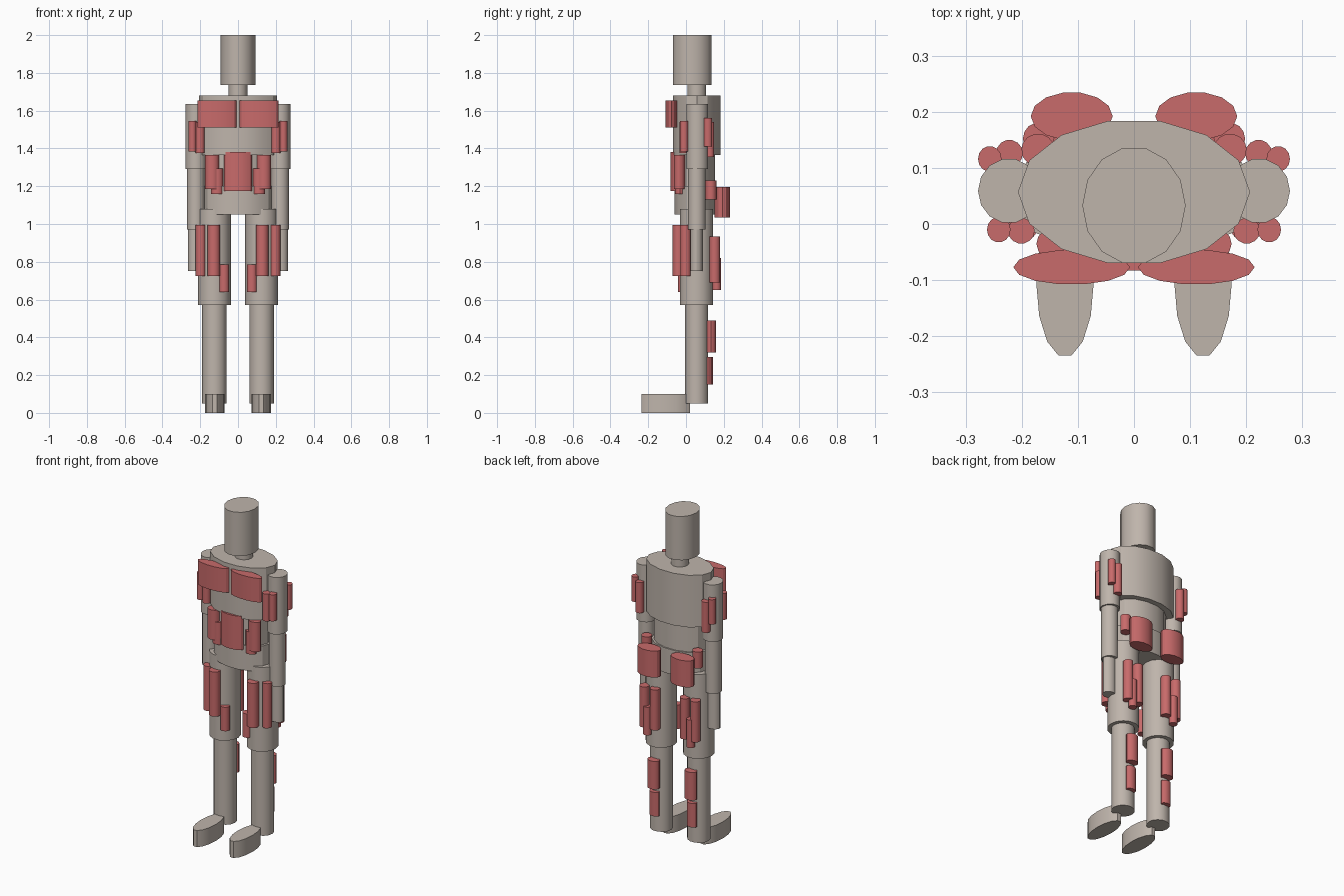
import bpy
import math

SIDES = 14


def material(name, rgb):
    m = bpy.data.materials.new(name)
    m.diffuse_color = (*rgb, 1.0)
    return m


SKIN = material("warm grey", (0.52, 0.46, 0.41))
MUSCLE = material("muscle red", (0.58, 0.145, 0.145))


def column(name, mat, x, y, rx, ry, z0, z1):
    """Upright elliptical cylinder with a vertex on the +x side."""
    bpy.ops.mesh.primitive_cylinder_add(
        vertices=SIDES, radius=1, depth=1, location=(x, y, (z0 + z1) / 2))
    ob = bpy.context.object
    ob.name = name
    # primitive starts at +y, so turn it a quarter and scale the mesh itself
    for v in ob.data.vertices:
        px, py, pz = v.co
        v.co = (py * rx, -px * ry, pz * (z1 - z0))
    ob.data.materials.append(mat)
    bpy.ops.object.shade_smooth_by_angle(angle=math.radians(30))
    return ob


def pair(name, mat, x, *rest):
    column("left_" + name, mat, x, *rest)
    column("right_" + name, mat, -x, *rest)


# name: x, y, rx, ry, bottom, top
BODY_CENTRE = {
    "head": (0, 0.033, 0.092, 0.105, 1.735, 2.0),
    "neck": (0, 0.057, 0.05, 0.05, 1.67, 1.74),
    "chest": (0, 0.057, 0.207, 0.130, 1.365, 1.68),
    "abdomen": (0, 0.05, 0.165, 0.105, 1.19, 1.37),
    "pelvis": (0, 0.05, 0.18, 0.113, 1.05, 1.20),
}
BODY_PAIRS = {
    "upper_arm": (0.223, 0.059, 0.055, 0.058, 1.29, 1.635),
    "forearm": (0.223, 0.057, 0.047, 0.047, 0.97, 1.29),
    "hand": (0.223, 0.055, 0.041, 0.033, 0.75, 0.97),
    "thigh": (0.125, 0.056, 0.087, 0.089, 0.57, 1.08),
    "calf": (0.125, 0.056, 0.065, 0.063, 0.05, 0.57),
    "foot": (0.123, -0.107, 0.051, 0.131, 0.0, 0.10),
}
MUSCLE_PAIRS = {
    # torso
    "chest_muscle": (0.111, -0.077, 0.104, 0.031, 1.51, 1.655),
    "side_waist_muscle": (0.137, -0.035, 0.037, 0.03, 1.185, 1.365),
    "hip_front_muscle": (0.111, -0.033, 0.032, 0.025, 1.16, 1.295),
    # arms
    "outer_front_arm_muscle": (0.241, -0.010, 0.021, 0.023, 1.385, 1.545),
    "inner_front_arm_muscle": (0.201, -0.012, 0.024, 0.023, 1.375, 1.54),
    "outer_back_arm_muscle": (0.257, 0.116, 0.021, 0.023, 1.41, 1.56),
    "inner_back_arm_muscle": (0.222, 0.126, 0.024, 0.024, 1.355, 1.54),
    # hips
    "seat_muscle": (0.111, 0.192, 0.073, 0.043, 1.035, 1.195),
    "outer_hip_muscle": (0.171, 0.132, 0.03, 0.029, 1.13, 1.23),
    # thighs
    "outer_front_thigh_muscle": (0.197, -0.002, 0.027, 0.028, 0.725, 0.995),
    "middle_front_thigh_muscle": (0.128, -0.040, 0.033, 0.031, 0.725, 0.995),
    "inner_front_thigh_muscle": (0.074, -0.018, 0.027, 0.025, 0.64, 0.785),
    "outer_back_thigh_muscle": (0.170, 0.152, 0.028, 0.029, 0.69, 0.935),
    "inner_back_thigh_muscle": (0.100, 0.152, 0.028, 0.029, 0.69, 0.935),
    "lower_back_thigh_muscle": (0.145, 0.162, 0.024, 0.023, 0.65, 0.82),
    # lower legs
    "upper_calf_muscle": (0.125, 0.132, 0.037, 0.028, 0.32, 0.49),
    "lower_calf_muscle": (0.125, 0.122, 0.031, 0.021, 0.15, 0.295),
}

for name, dims in BODY_CENTRE.items():
    column(name, SKIN, *dims)
for name, dims in BODY_PAIRS.items():
    pair(name, SKIN, *dims)
column("belly_muscle", MUSCLE, 0, -0.053, 0.073, 0.031, 1.175, 1.38)
for name, dims in MUSCLE_PAIRS.items():
    pair(name, MUSCLE, *dims)
